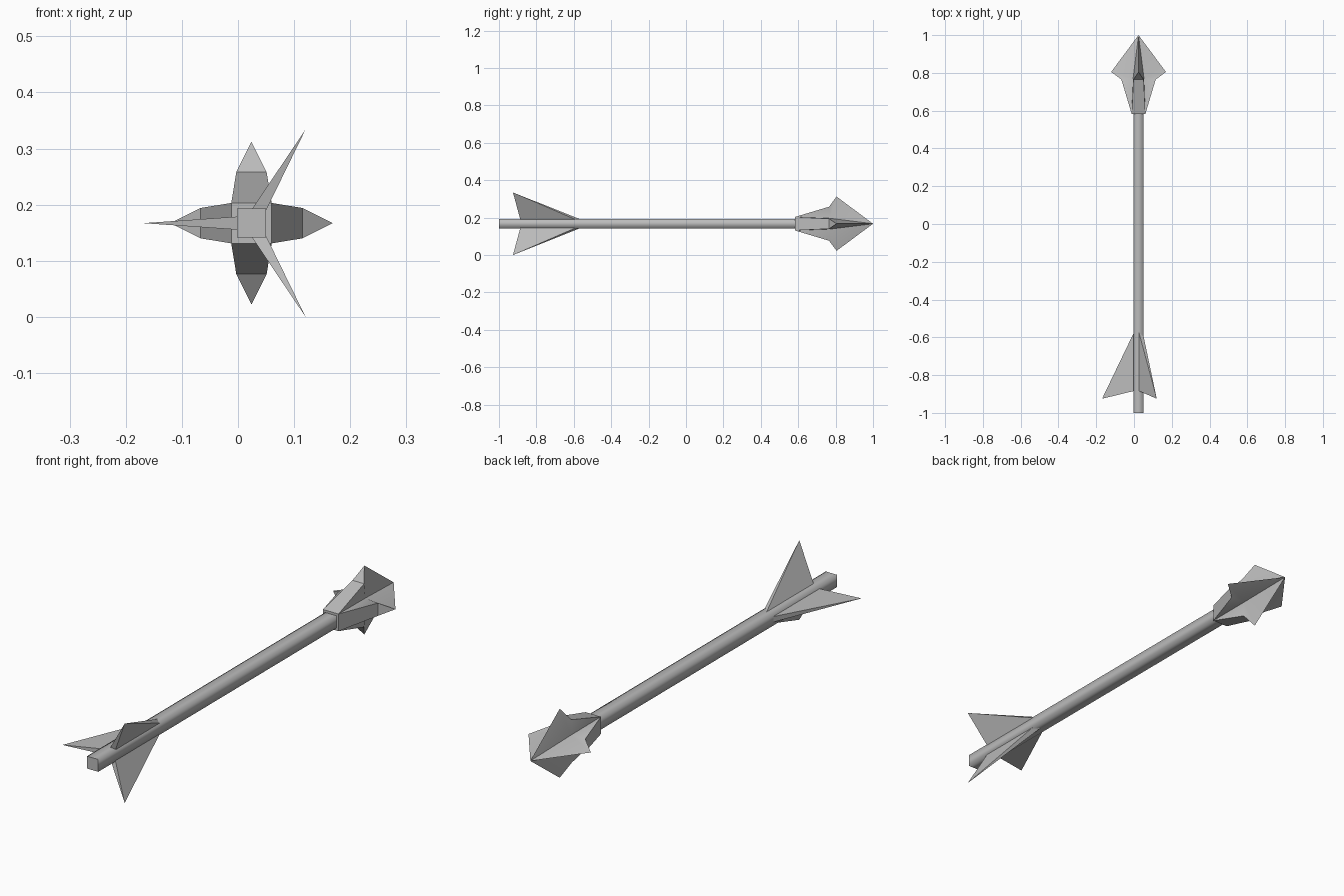
import bpy, bmesh
from math import pi, radians
from mathutils import Vector, Matrix

if "Cube" in bpy.data.objects:
    bpy.data.objects.remove(bpy.data.objects["Cube"])

AXIS = Vector((0.024, 0, 0.167))     # centre line of the arrow, along y

grey = bpy.data.materials.new("plain grey")
grey.use_nodes = True
grey.diffuse_color = (0.5, 0.5, 0.5, 1)
grey.node_tree.nodes["Principled BSDF"].inputs["Base Color"].default_value = (0.5, 0.5, 0.5, 1)


def finish(name, bm):
    """Weld, orient and place a part on the arrow's centre line."""
    bmesh.ops.remove_doubles(bm, verts=bm.verts, dist=0.0005)
    bmesh.ops.recalc_face_normals(bm, faces=bm.faces)
    mesh = bpy.data.meshes.new(name)
    bm.to_mesh(mesh)
    bm.free()
    mesh.materials.append(grey)
    obj = bpy.data.objects.new(name, mesh)
    obj.location = AXIS
    bpy.context.collection.objects.link(obj)
    return obj


def add_faces(bm, turn, faces):
    for points in faces:
        bm.faces.new([bm.verts.new(turn @ Vector(p)) for p in points])


# Shaft: square bar, smooth along its length with crisp ends
half, back, front = 0.026, -1.0, 0.6
bm = bmesh.new()
bmesh.ops.create_cube(bm, size=1)
bmesh.ops.scale(bm, vec=(half * 2, front - back, half * 2), verts=bm.verts)
bmesh.ops.translate(bm, vec=(0, (front + back) / 2, 0), verts=bm.verts)
bm.normal_update()
for face in bm.faces:
    face.smooth = abs(face.normal.y) < 0.5
    if not face.smooth:
        for edge in face.edges:
            edge.smooth = False
finish("shaft", bm)

# Head: one blade, repeated on four sides of a square collar
bm = bmesh.new()
c, v, w = 0.036, 0.029, 0.027            # collar, valley and shoulder half widths
tip, peak = (0, 1, 0), (0, 0.805, 0.145)
for i in range(4):
    turn = Matrix.Rotation(i * pi / 2, 3, 'Y')
    shoulders = [(s * w, 0.765, 0.091) for s in (-1, 1)]
    corners = [(s * c, 0.582, c) for s in (-1, 1)]
    add_faces(bm, turn, [corners + shoulders[::-1],
                         shoulders + [peak],
                         corners + [(0, 0.582, 0)]])
    for s, corner, shoulder in zip((-1, 1), corners, shoulders):
        valley = (s * v, 0.77, v)
        add_faces(bm, turn, [(corner, valley, shoulder),
                             (shoulder, valley, peak),
                             (peak, valley, tip)])
head = finish("arrowhead", bm)
head.select_set(True)
bpy.context.view_layer.objects.active = head
bpy.ops.object.shade_smooth_by_angle(angle=radians(30))

# Fletching: three wedge fins, swept back to a point
for i, name in enumerate(("right_fin", "upper_left_fin", "lower_left_fin")):
    bm = bmesh.new()
    root = [(-0.02, y, s * 0.012) for y, s in
            ((-0.565, 1), (-0.565, -1), (-0.883, -1), (-0.883, 1))]
    point = (-0.193, -0.925, 0)
    turn = Matrix.Rotation(i * 2 * pi / 3, 3, 'Y')
    sides = [(root[k], root[(k + 1) % 4], point) for k in range(4)]
    add_faces(bm, turn, [root] + sides)
    finish(name, bm)
